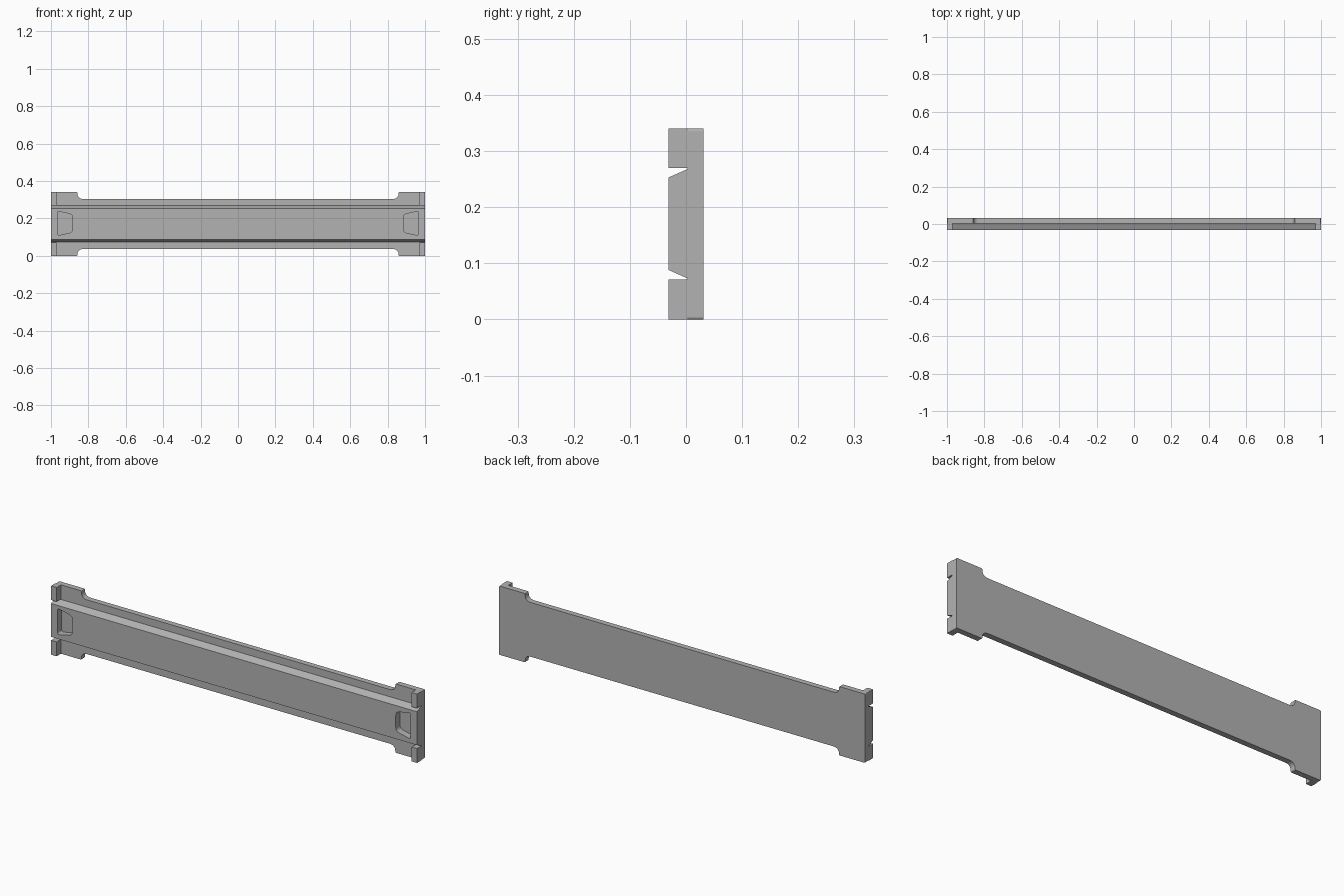
import bpy
import bmesh
from mathutils import Vector

cube = bpy.data.objects.get("Cube")
if cube:
    bpy.data.objects.remove(cube, do_unlink=True)

grey = bpy.data.materials.new("plain_grey")
grey.use_nodes = True
COLOUR = (0.45, 0.45, 0.45, 1)
grey.diffuse_color = COLOUR
grey.node_tree.nodes["Principled BSDF"].inputs["Base Color"].default_value = COLOUR

FRONT, STEP, BACK = -0.031, 0.003, 0.031
HEIGHT = 0.34
MID = HEIGHT / 2


def rounded(points, steps=5):
    """Round each (x, z, radius) corner of an outline with a quadratic arc."""
    out = []
    for i, (x, z, r) in enumerate(points):
        p = Vector((x, z))
        if not r:
            out.append(p)
            continue
        a = Vector(points[i - 1][:2]) - p
        b = Vector(points[(i + 1) % len(points)][:2]) - p
        start, end = p + a.normalized() * r, p + b.normalized() * r
        for s in range(steps + 1):
            t = s / steps
            out.append(start * (1 - t) ** 2 + p * 2 * t * (1 - t) + end * t * t)
    return out


def prism(name, loop, offset):
    """Extrude a loop of 3D points along the offset."""
    bm = bmesh.new()
    face = bm.faces.new([bm.verts.new(p) for p in loop])
    top = bmesh.ops.extrude_face_region(bm, geom=[face])["geom"]
    moved = [v for v in top if isinstance(v, bmesh.types.BMVert)]
    bmesh.ops.translate(bm, verts=moved, vec=offset)
    bmesh.ops.recalc_face_normals(bm, faces=bm.faces)
    mesh = bpy.data.meshes.new(name)
    bm.to_mesh(mesh)
    bm.free()
    mesh.materials.append(grey)
    obj = bpy.data.objects.new(name, mesh)
    bpy.context.collection.objects.link(obj)
    return obj


def front_prism(name, outline, y0, y1):
    return prism(name, [(p.x, y0, p.y) for p in outline], (0, y1 - y0, 0))


# Back plate with wider tabs at both ends; one quarter mirrored all round
quarter = [(1, MID, 0.005), (0.858, MID, 0.005), (0.858, 0.134, 0.03)]
half = quarter + [(-x, z, r) for x, z, r in reversed(quarter)]
full = half + [(-x, -z, r) for x, z, r in half]
plate_outline = [p + Vector((0, MID)) for p in rounded(full)]
front_prism("back_plate", plate_outline, STEP, BACK)

# Raised centre rail with sloped upper and lower edges
rail_section = [(STEP, 0.073), (FRONT, 0.088), (FRONT, 0.253), (STEP, 0.268)]
rail = prism("centre_rail", [(-1, y, z) for y, z in rail_section], (2, 0, 0))

# Tapered finger pockets and corner lips at each end
pocket = [(0.966, 0.108, 0.014), (0.966, 0.239, 0.014),
          (0.884, 0.221, 0.018), (0.884, 0.126, 0.018)]
for side, word in ((1, "left"), (-1, "right")):
    outline = rounded([(side * x, z, r) for x, z, r in pocket])
    cutter = front_prism(word + "_pocket_cutter", outline, FRONT - 0.02, STEP + 0.02)
    cutter.hide_render = True
    cutter.hide_set(True)
    cut = rail.modifiers.new(word + "_pocket", 'BOOLEAN')
    cut.operation = 'DIFFERENCE'
    cut.solver = 'EXACT'
    cut.object = cutter
    for level, z0, z1 in (("lower", 0, 0.071), ("upper", 0.27, HEIGHT)):
        lip = [Vector((side * x, z)) for x, z in
               ((0.97, z0), (1, z0), (1, z1), (0.97, z1))]
        front_prism(f"{word}_{level}_lip", lip, FRONT, STEP)
